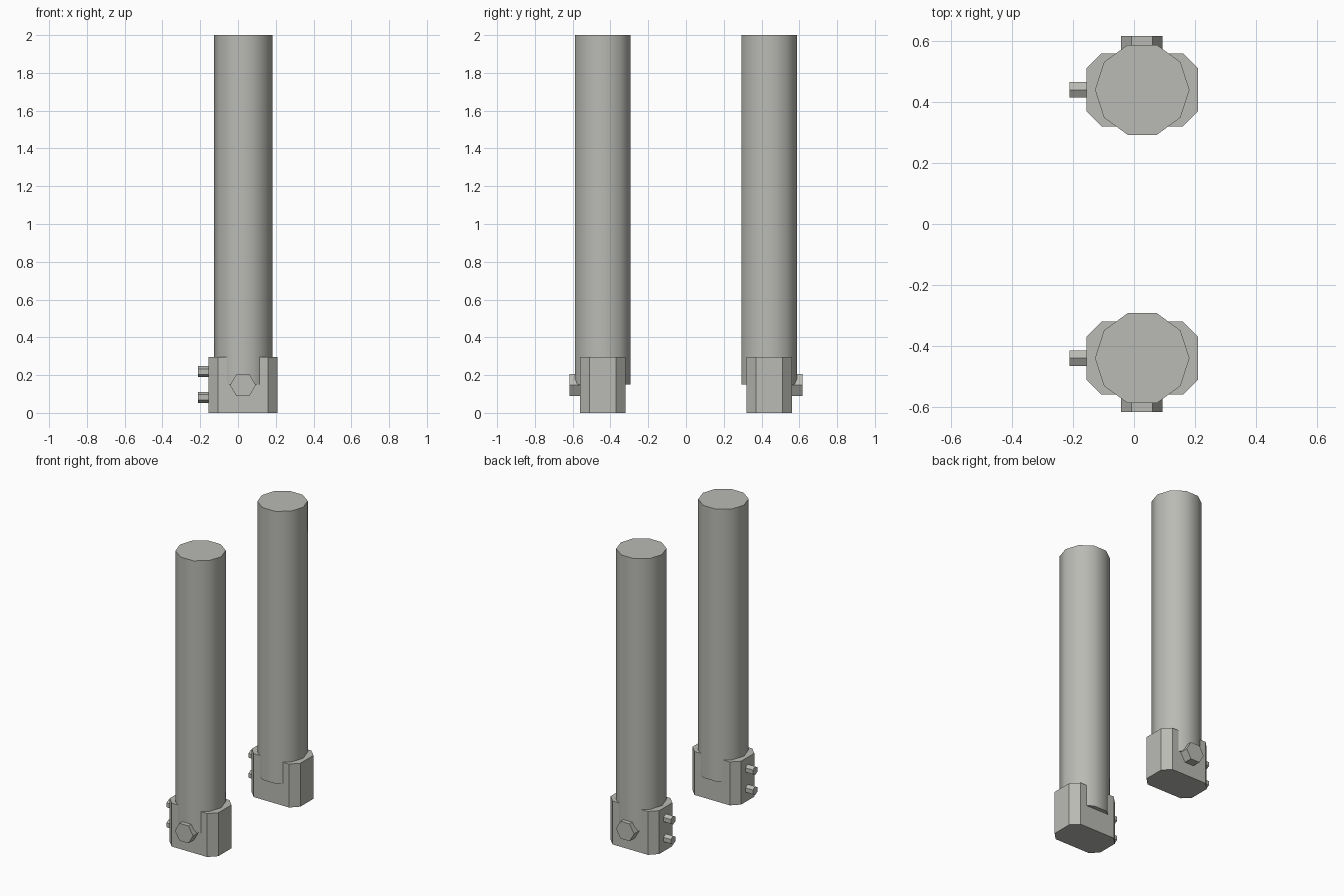
import bpy, bmesh, math

if "Cube" in bpy.data.objects:
    bpy.data.objects.remove(bpy.data.objects["Cube"])

grey = bpy.data.materials.new("warm_grey")
grey.diffuse_color = (0.49, 0.49, 0.46, 1)
grey.use_nodes = True
grey.node_tree.nodes["Principled BSDF"].inputs["Base Color"].default_value = grey.diffuse_color


def prism(name, outline, place, depth, smooth=False):
    """Extrude a 2D outline; place(u, v, w) maps it to world space."""
    bm = bmesh.new()
    n = len(outline)
    a, b = ([bm.verts.new(place(u, v, w)) for u, v in outline] for w in depth)
    bm.faces.new(a)
    bm.faces.new(b)
    for i in range(n):
        j = (i + 1) % n
        f = bm.faces.new((a[i], a[j], b[j], b[i]))
        f.smooth = smooth
    bmesh.ops.recalc_face_normals(bm, faces=bm.faces)
    if smooth:  # keep the cap rims sharp
        for e in bm.edges:
            e.smooth = e.calc_face_angle(0) < math.radians(50)
    mesh = bpy.data.meshes.new(name)
    bm.to_mesh(mesh)
    bm.free()
    mesh.materials.append(grey)
    bpy.context.collection.objects.link(bpy.data.objects.new(name, mesh))


def ngon(cu, cv, r, n, start=0.0):
    return [(cu + r * math.cos(start + math.tau * i / n),
             cv + r * math.sin(start + math.tau * i / n)) for i in range(n)]


def chamfered(x0, x1, y0, y1, c):
    return [(x0 + c, y0), (x1 - c, y0), (x1, y0 + c), (x1, y1 - c),
            (x1 - c, y1), (x0 + c, y1), (x0, y1 - c), (x0, y0 + c)]


# the two posts mirror each other across y = 0
for side, s in (("front", -1), ("back", 1)):
    upright = lambda u, v, w: (u, s * v, w)
    # tall ten-sided pole
    prism(side + "_pole", ngon(0.027, 0.44, 0.155, 10), upright, (0.15, 2.0), True)
    # chamfered socket
    prism(side + "_socket", chamfered(-0.156, 0.21, 0.32, 0.56, 0.05), upright, (0, 0.295))
    # large hex bolt on the outer side
    prism(side + "_large_bolt", ngon(0.026, 0.147, 0.068, 6),
          lambda u, v, w: (u, s * w, v), (0.54, 0.617))
    # pair of small hex bolts on the left end
    for level, z in (("lower", 0.082), ("upper", 0.218)):
        prism(f"{side}_{level}_bolt", ngon(0.44, z, 0.029, 6, math.pi / 2),
              lambda u, v, w: (w, s * u, v), (-0.212, -0.14))
